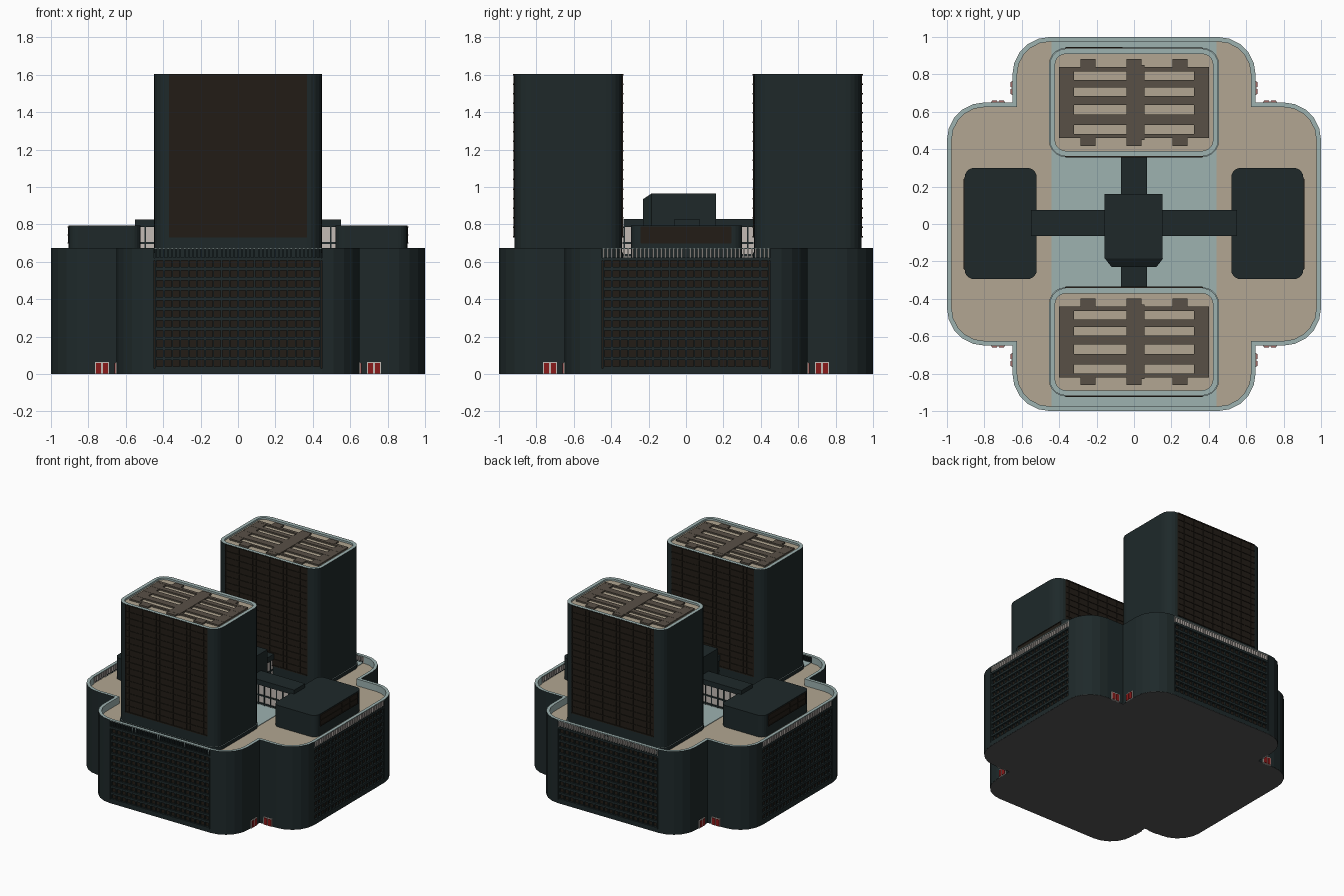
import bpy, bmesh, math
from mathutils import Matrix

if "Cube" in bpy.data.objects:
    bpy.data.objects.remove(bpy.data.objects["Cube"])


def mat(name, r, g, b):
    m = bpy.data.materials.new(name)
    m.diffuse_color = (r, g, b, 1)
    m.use_nodes = True
    m.node_tree.nodes["Principled BSDF"].inputs["Base Color"].default_value = m.diffuse_color
    return m


DARK = mat("dark_cladding", .013, .022, .023)
GLASS = mat("brown_glass", .016, .012, .008)
TAN = mat("tan_roof", .445, .381, .287)
TEAL = mat("pale_teal", .337, .445, .434)
GRILL = mat("roof_plant", .098, .080, .061)
PALE = mat("pale_panel", .55, .50, .46)
RED = mat("door_red", .25, .01, .01)
GREY = mat("underside_grey", .09, .09, .09)


def finish(name, bm, mats, turn=0):
    bmesh.ops.recalc_face_normals(bm, faces=bm.faces[:])
    bmesh.ops.rotate(bm, verts=bm.verts[:], matrix=Matrix.Rotation(turn * math.pi / 2, 3, 'Z'))
    me = bpy.data.meshes.new(name)
    bm.to_mesh(me)
    bm.free()
    for m in mats:
        me.materials.append(m)
    ob = bpy.data.objects.new(name, me)
    bpy.context.collection.objects.link(ob)
    return ob


def boxes(name, lst, m, turn=0):
    """One object from many (x0, x1, y0, y1, z0, z1) blocks."""
    bm = bmesh.new()
    for x0, x1, y0, y1, z0, z1 in lst:
        M = Matrix.Translation(((x0 + x1) / 2, (y0 + y1) / 2, (z0 + z1) / 2))
        bmesh.ops.create_cube(bm, size=1, matrix=M @ Matrix.Diagonal((x1 - x0, y1 - y0, z1 - z0, 1)))
    return finish(name, bm, [m], turn)


def prism(name, pts, z0, z1, m):
    bm = bmesh.new()
    a = [bm.verts.new((x, y, z0)) for x, y in pts]
    b = [bm.verts.new((x, y, z1)) for x, y in pts]
    bm.faces.new(a)
    bm.faces.new(b)
    for i in range(len(a)):
        j = (i + 1) % len(a)
        bm.faces.new((a[i], a[j], b[j], b[i]))
    return finish(name, bm, [m])


def shell(name, outer, inner, z0, z1, closed=True, turn=0):
    """Wall between two outlines: dark outside, pale inside and on top."""
    bm = bmesh.new()
    cols = [[bm.verts.new((*o, z0)), bm.verts.new((*o, z1)), bm.verts.new((*i, z1)), bm.verts.new((*i, z0))]
            for o, i in zip(outer, inner)]
    n = len(cols)
    for k in range(n if closed else n - 1):
        p, q = cols[k], cols[(k + 1) % n]
        for e in range(4):
            f = bm.faces.new((p[e], q[e], q[(e + 1) % 4], p[(e + 1) % 4]))
            f.material_index = 1 if e in (1, 2) else 0
    if not closed:
        bm.faces.new(cols[0])
        bm.faces.new(cols[-1])
    return finish(name, bm, [DARK, TEAL], turn)


def arc(cx, cy, r, a0, n=5):
    return [(cx + r * math.cos(math.radians(a0 + 90 * i / n)),
             cy + r * math.sin(math.radians(a0 + 90 * i / n))) for i in range(n + 1)]


def rounded(x0, x1, y0, y1, r):
    return (arc(x1 - r, y1 - r, r, 0) + arc(x0 + r, y1 - r, r, 90)
            + arc(x0 + r, y0 + r, r, 180) + arc(x1 - r, y0 + r, r, 270))


def quadrant(o):
    """A quarter of the cross-shaped plan, inset by o."""
    b = .65 - o
    return arc(.8, .45, .2 - o, 0) + [(b, b)] + arc(.45, .8, .2 - o, 0)


def cross(o):
    pts = quadrant(o)
    out = []
    for _ in range(4):
        out += pts
        pts = [(-y, x) for x, y in pts]
    return out


def lattice(x0, x1, z0, z1, nx, nz, y0, y1, wx, wz):
    """Mullions and floor bands filling a rectangle in the xz plane."""
    dx, dz = (x1 - x0) / nx, (z1 - z0) / nz
    v = [(x0 + i * dx - wx / 2, x0 + i * dx + wx / 2, y0 + .003, y1, z0, z1) for i in range(nx + 1)]
    h = [(x0, x1, y0, y1, z0 + i * dz - wz / 2, z0 + i * dz + wz / 2) for i in range(nz + 1)]
    return v + h


# Podium: core, roof, corner walls
ROOF, RIM = .62, .675
prism("podium_base", cross(.001), 0, .004, GREY)
prism("podium_core", cross(.024), .004, ROOF - .005, DARK)
prism("podium_roof", cross(.022), ROOF - .005, ROOF, TAN)
boxes("roof_paving", [(-.44, .44, -.975, .975, ROOF - .003, ROOF + .004)], TEAL)

for k in range(4):
    shell("podium_corner_wall", quadrant(0), quadrant(.025), .002, RIM, False, k)
    # Window field on each straight side
    boxes("podium_glass", [(-.45, .45, -.985, -.97, .03, .615)], GLASS, k)
    boxes("podium_window_grid", lattice(-.44, .44, .03, .615, 20, 11, -1, -.98, .009, .018)
          + [(-.45, .45, -1, -.97, .002, .03), (-.45, .45, -.999, -.97, .606, ROOF)], DARK, k)
    # Slatted railing above the windows
    slats = [(-.44 + i * .022 - .004, -.44 + i * .022 + .004, -.997, -.978, ROOF, RIM - .006) for i in range(41)]
    boxes("railing_slats", slats, DARK if k == 0 else PALE, k)
    boxes("railing_top", [(-.45, .45, -1, -.975, RIM - .007, RIM)], TEAL, k)
    # Double doors beside each inner corner
    for s in (-1, 1):
        c = s * .727
        boxes("door_frame", [(c - .038, c + .038, -.656, -.645, 0, .064)], PALE, k)
        boxes("door_leaves", [(c + d - .013, c + d + .013, -.66, -.65, .004, .058)
                              for d in (-.018, .018)], RED, k)

# Two towers
TOP = 1.605
for label, cy in (("front", -.63), ("back", .65)):
    y0, y1 = cy - .287, cy + .287
    plan = rounded(-.45, .45, y0, y1, .085)
    prism(label + "_tower_body", plan, ROOF, TOP - .018, DARK)
    prism(label + "_tower_roof", rounded(-.43, .43, y0 + .02, y1 - .02, .065), TOP - .02, TOP - .015, TAN)
    shell(label + "_tower_parapet", plan, rounded(-.422, .422, y0 + .028, y1 - .028, .057), TOP - .02, TOP)
    # Plinth kerb around the tower foot
    shell(label + "_tower_kerb", rounded(-.455, .455, y0 - .005, y1 + .005, .09), plan, ROOF, ROOF + .03)
    # Curtain walls on both long faces
    for side in (0, 2):
        f = y0 if side == 0 else -y1
        boxes(label + "_tower_glass", [(-.37, .37, f - .003, f + .01, .73, TOP - .005)], GLASS, side)
        boxes(label + "_tower_window_grid",
              lattice(-.365, .365, .735, TOP - .006, 24, 17, f - .008, f, .006, .008), GLASS, side)
    # Roof plant grating
    h0, h1 = TOP - .016, TOP - .003
    bars = [(-.4, .4, cy + a, cy + b, h0, h1) for a, b in
            ((-.19, -.17), (-.12, -.065), (-.015, .035), (.08, .12), (.165, .19))]
    bars += [(-.4, -.32, cy - .19, cy + .19, h0, h1 - .001), (.32, .4, cy - .19, cy + .19, h0, h1 - .001)]
    bars += [(-.04, .055, cy - .2, cy + .2, h0, h1 + .002)]
    for x in (-.245, 0, .245):
        for s in (-1, 1):
            lo, hi = sorted((cy + s * .17, cy + s * .232))
            bars.append((x - .04, x + .04, lo, hi, h0, h1 + .001))
    boxes(label + "_roof_grating", bars, GRILL)

# Side pavilions on the podium roof
for s, k in ((-1, 3), (1, 1)):
    x0, x1 = sorted((s * .52, s * .905))
    prism("side_pavilion", rounded(x0, x1, -.295, .3, .05), ROOF, .795, DARK)
    boxes("pavilion_glass", [(-.24, .24, -.908, -.89, .70, .785)], GLASS, k)
    boxes("pavilion_window_grid", lattice(-.24, .24, .70, .785, 14, 2, -.912, -.9, .005, .006), GLASS, k)

# Covered link bridges with pale glazing
boxes("bridge_roofs", [(-.55, .55, -.065, .075, .785, .827), (-.07, .07, -.335, .365, .785, .829)], DARK)
boxes("bridge_glazing", [(-.52, .52, -.053, .063, ROOF, .786), (-.058, .058, -.345, .365, ROOF, .787)], PALE)
posts = []
for i in range(-9, 10):
    x = i * .055
    posts.append((x - .004, x + .004, -.058, .068, ROOF, .786))
    if abs(i) < 7:
        posts.append((-.063, .063, x - .004, x + .004, ROOF, .786))
for z in (.635, .70):
    posts += [(-.52, .52, -.058, .068, z - .006, z + .006), (-.063, .063, -.34, .36, z - .006, z + .006)]
boxes("bridge_frames", posts, DARK)

# Central block with a chamfered front
hub = boxes("central_block", [(-.158, .153, -.185, .16, ROOF, .965)], DARK)
bm = bmesh.new()
rings = [[bm.verts.new(p) for p in ((-w, y, ROOF), (w, y, ROOF), (w, y, t), (-w, y, t))]
         for w, y, t in ((.155, -.185, .965), (.12, -.23, .935))]
for r in rings:
    bm.faces.new(r)
for i in range(4):
    j = (i + 1) % 4
    bm.faces.new((rings[0][i], rings[0][j], rings[1][j], rings[1][i]))
finish("central_block_front", bm, [DARK])
